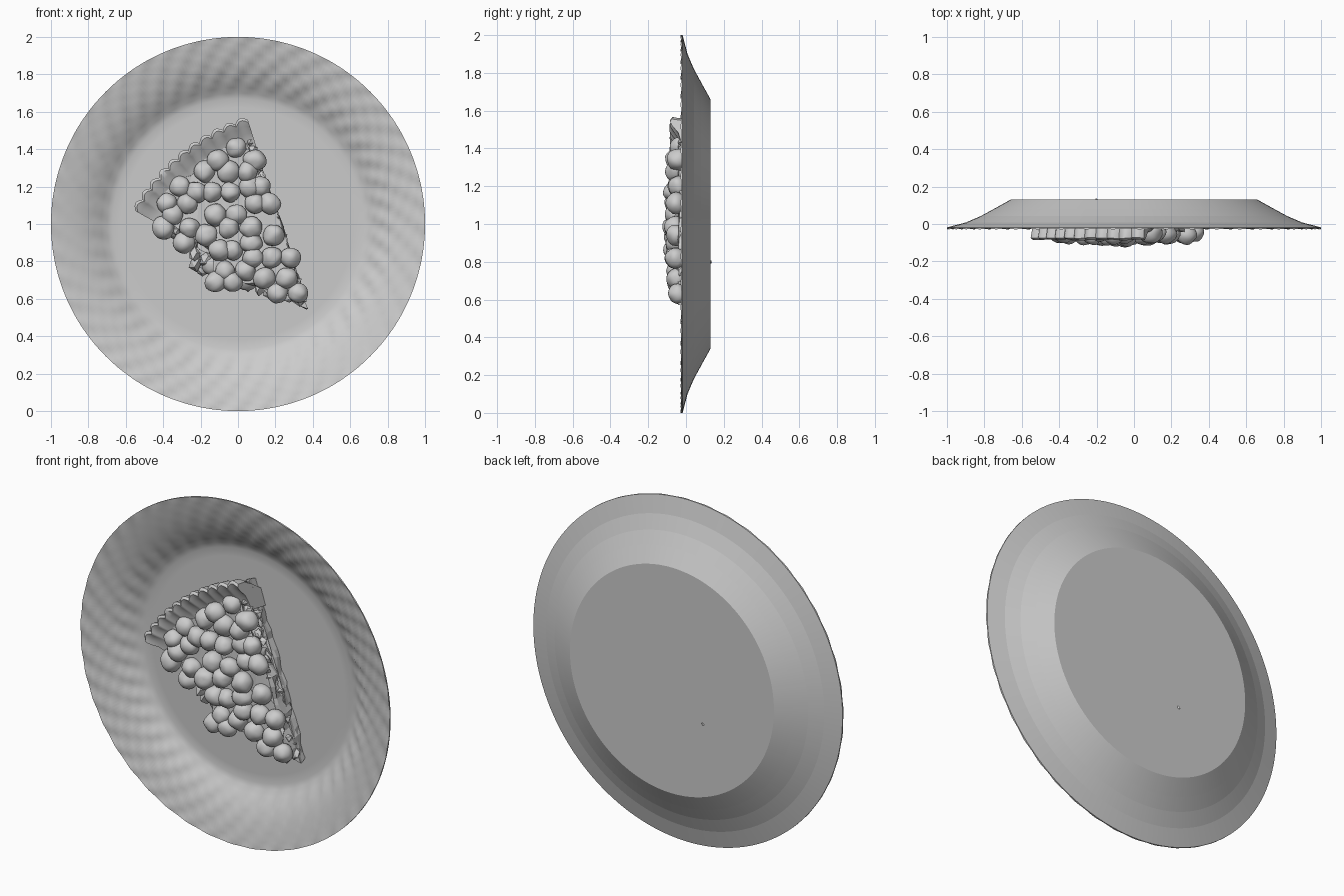
import bpy, bmesh, random
from math import sin, cos, pi, radians, hypot
from mathutils import Vector, Matrix, noise

random.seed(7)
cube = bpy.data.objects.get("Cube")
if cube:
    bpy.data.objects.remove(cube)

TIP = Vector((0.37, 0.55))      # point of the wedge, as x and z
FLOOR = 0.10                    # depth of the plate floor


def finish(name, bm, smooth=True):
    bmesh.ops.recalc_face_normals(bm, faces=bm.faces)
    for face in bm.faces:
        face.smooth = smooth
    mesh = bpy.data.meshes.new(name)
    bm.to_mesh(mesh)
    bm.free()
    obj = bpy.data.objects.new(name, mesh)
    bpy.context.collection.objects.link(obj)
    return obj


def bridge(bm, a, b, closed=True):
    """Quads between two rows of vertices."""
    n = len(a)
    for i in range(n if closed else n - 1):
        j = (i + 1) % n
        bm.faces.new((a[i], a[j], b[j], b[i]))


def resample(outline, step):
    """Points at even spacing around a closed outline."""
    points = []
    for i, start in enumerate(outline):
        a, b = Vector(start), Vector(outline[(i + 1) % len(outline)])
        count = max(1, round((b - a).length / step))
        points += [a.lerp(b, k / count) for k in range(count)]
    return points


def rough_slab(name, outline, levels, rough, step=0.05):
    """Slab with ragged sides, stacked from front to back."""
    bm = bmesh.new()
    base = resample(outline, step)
    rows = []
    for y in levels:
        row = []
        for p in base:
            dx, dz = (random.uniform(-rough, rough) for _ in "xz")
            row.append(bm.verts.new((p.x + dx, y + dx * 0.4, p.y + dz)))
        rows.append(row)
    for a, b in zip(rows, rows[1:]):
        bridge(bm, a, b)
    caps = [bm.faces.new(rows[0]), bm.faces.new(rows[-1])]
    bmesh.ops.triangulate(bm, faces=caps)
    return finish(name, bm, smooth=False)


# Plate: turned profile with swirled flutes on the front of the rim
def build_plate(flutes=44, segments=352):
    front = [(0.62, FLOOR), (0.67, FLOOR), (0.70, 0.09), (0.73, 0.07),
             (0.77, 0.047), (0.81, 0.027), (0.86, 0.008), (0.91, -0.006),
             (0.96, -0.018), (0.99, -0.024), (1.0, -0.026)]
    back = [(1.0, -0.018), (0.90, 0.008), (0.82, 0.042),
            (0.75, 0.08), (0.66, 0.13)]
    bm = bmesh.new()
    rows = []
    for k, (r, y) in enumerate(front + back):
        fluted = k < len(front) and r > 0.7
        t = (r - 0.7) / 0.3
        depth = 0.008 * min(1, 4 * t, 0.3 + 4 * (1 - t)) if fluted else 0
        row = []
        for i in range(segments):
            a = 2 * pi * i / segments
            wave = depth * sin(flutes * (a + 0.28 * t))
            row.append(bm.verts.new((r * cos(a), y + wave, 1 + r * sin(a))))
        rows.append(row)
    for a, b in zip(rows, rows[1:]):
        bridge(bm, a, b)
    bm.faces.new(rows[0])
    bm.faces.new(rows[-1])
    plate = finish("plate", bm)
    # The back keeps its flat bands
    limit = segments * (len(front) - 1)
    for face in plate.data.polygons:
        face.use_smooth = face.index < limit


build_plate()


# Crust: scalloped lip swept along the back arc of the wedge
def build_crust(radius=1.07, start=107.5, end=150.5, steps=110, scallops=11):
    # Distance in from the edge, depth, and how strongly scallops apply
    section = [(0.10, FLOOR, 0), (0.05, 0.04, 0.4), (0.01, -0.02, 0.9),
               (0.0, -0.075, 1), (0.015, -0.085, 1), (0.045, -0.072, 0.6),
               (0.085, -0.045, 0.3), (0.13, -0.03, 0), (0.18, -0.02, 0),
               (0.20, FLOOR, 0)]
    bm = bmesh.new()
    rows = []
    for i in range(steps + 1):
        t = i / steps
        a = radians(start + (end - start) * t)
        bump = 0.022 * (abs(sin(pi * scallops * t)) - 0.7)
        row = []
        for inset, y, weight in section:
            r = radius - inset + bump * weight
            wobble = 0.006 * noise.noise((9 * t, 20 * inset, 0))
            row.append(bm.verts.new((TIP.x + r * cos(a), y + wobble,
                                     TIP.y + r * sin(a))))
        rows.append(row)
    for a, b in zip(rows, rows[1:]):
        bridge(bm, a, b)
    bm.faces.new(rows[0])
    bm.faces.new(rows[-1])
    crust = finish("crust_edge", bm)
    crust.data.set_sharp_from_angle(angle=radians(45))


build_crust()

# Filling and the bottom pastry under it
filling = [(0.35, 0.58), (0.27, 0.88), (0.18, 1.12), (0.04, 1.44),
           (-0.10, 1.40), (-0.42, 1.14), (-0.40, 1.03), (-0.22, 0.90),
           (-0.10, 0.83), (-0.12, 0.70), (0.0, 0.69), (0.20, 0.66)]
rough_slab("filling", filling, (-0.04, -0.01, 0.03, 0.07, FLOOR), 0.014)
pastry = [TIP, (0.21, 1.06), (0.04, 1.53), (-0.12, 1.45), (-0.47, 1.10),
          (-0.44, 1.03), (-0.2, 0.87), (0.1, 0.69)]
rough_slab("bottom_pastry", pastry, (0.045, 0.07, FLOOR + 0.005), 0.009)


# Berries: slightly lumpy balls heaped over the filling
def add_berry(bm, x, y, z, radius):
    spin = Matrix.Rotation(random.uniform(0, pi), 4, "Y")
    squash = Matrix.Diagonal((random.uniform(0.92, 1.08), 0.95, 1, 1))
    made = bmesh.ops.create_icosphere(bm, subdivisions=3, radius=radius)
    seed = Vector((x, y, z)) * 31
    for v in made["verts"]:
        v.co *= 1 + 0.13 * noise.noise(v.co / radius * 1.3 + seed)
    bmesh.ops.transform(bm, verts=made["verts"],
                        matrix=Matrix.Translation((x, y, z)) @ spin @ squash)


# Rows run from the crust to the tip: each is a height and its x positions
berry_rows = [
    (1.41, [-0.01]), (1.34, [-0.11, 0.09]), (1.28, [-0.18, -0.05, 0.05]),
    (1.20, [-0.31, 0.06, 0.12]), (1.17, [-0.14, -0.22, -0.04]),
    (1.11, [-0.38, -0.27, 0.09, 0.17]), (1.05, [-0.35, -0.12, -0.01]),
    (0.98, [-0.40, -0.26, 0.07, -0.05]), (0.94, [-0.17, 0.19]),
    (0.90, [0.07, -0.29]), (0.86, [-0.03, -0.10]),
    (0.82, [0.08, 0.18, 0.28]), (0.75, [-0.07, 0.04]),
    (0.71, [0.14, 0.26]), (0.69, [-0.12, -0.03]), (0.63, [0.32, 0.21])]
bm = bmesh.new()
for z, xs in berry_rows:
    for x in xs:
        lift = 0.035 * max(0, 1 - hypot(x + 0.05, z - 0.98) / 0.5)
        add_berry(bm, x, -0.035 - lift + random.uniform(-0.01, 0.01), z,
                  random.uniform(0.053, 0.061))
# Lower berries show along the open side of the wedge
for x, z in ((-0.33, 0.97), (-0.14, 0.78), (-0.10, 0.70), (0.05, 0.70)):
    add_berry(bm, x, 0.03, z, 0.055)
finish("berries", bm)


# Crumbs: jagged flakes along both cut sides and a broken scrap
def add_flake(bm, center, size):
    made = bmesh.ops.create_icosphere(bm, subdivisions=1, radius=size)
    for v in made["verts"]:
        v.co *= random.uniform(0.55, 1.25)
        v.co += Vector(center)


bm = bmesh.new()
for start, stop, count in (((0.05, 1.49), (0.34, 0.60), 20),
                           ((-0.46, 1.06), (-0.24, 0.89), 6),
                           ((0.0, 0.68), (0.33, 0.59), 7)):
    for i in range(count):
        p = Vector(start).lerp(Vector(stop), i / (count - 1))
        add_flake(bm, (p.x, random.uniform(-0.03, 0.06), p.y), 0.03)
finish("cut_side_crumbs", bm, smooth=False)

bm = bmesh.new()
for x, y, z in ((-0.23, 0.0, 0.83), (-0.22, 0.03, 0.79), (-0.19, 0.06, 0.75),
                (-0.17, 0.02, 0.81), (-0.20, 0.08, 0.80)):
    add_flake(bm, (x, y, z), 0.042)
# Point of the scrap that pokes through the plate
add_flake(bm, (-0.20, 0.125, 0.80), 0.012)
finish("broken_scrap", bm, smooth=False)
